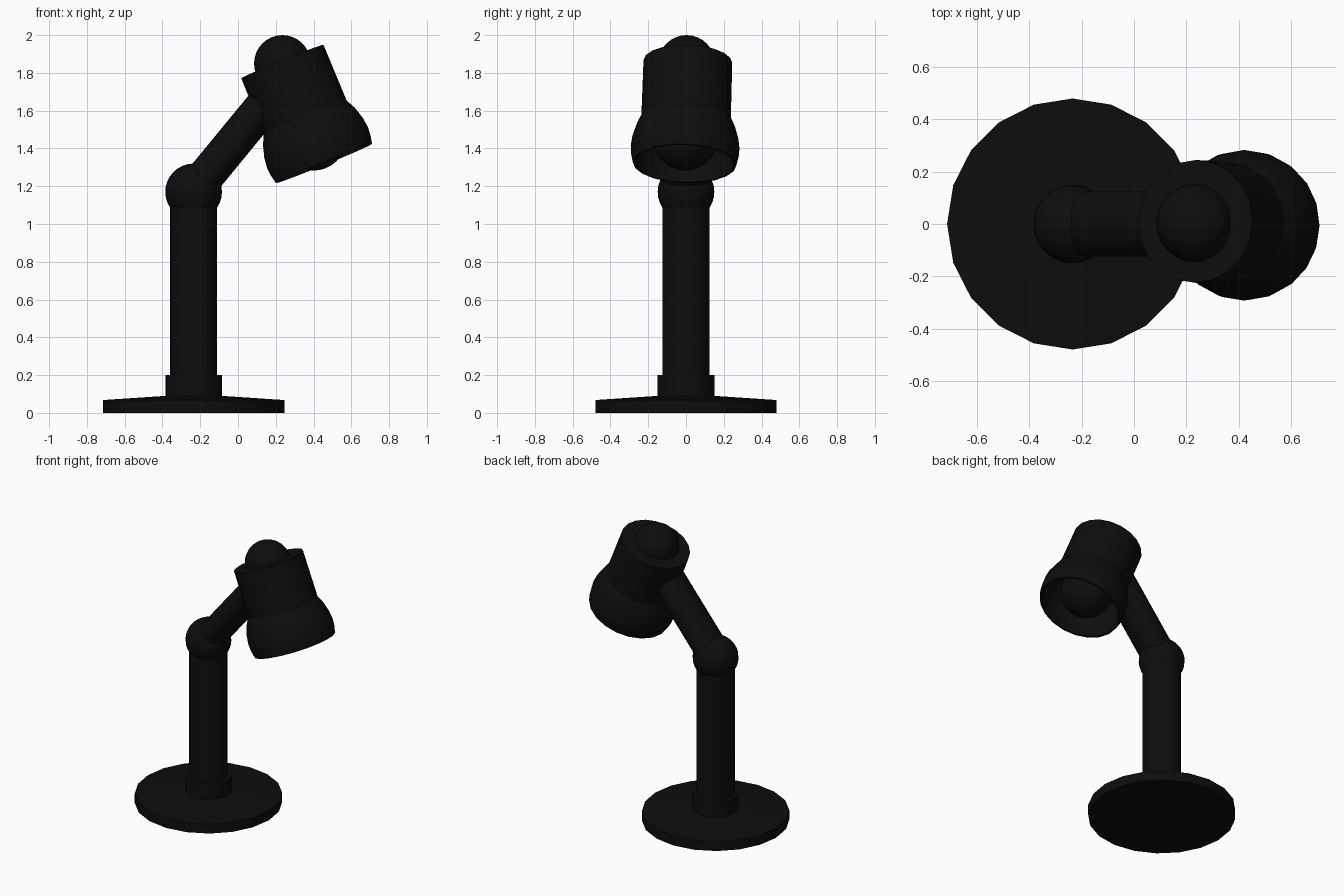
import bpy, bmesh, math
from mathutils import Vector, Matrix

if "Cube" in bpy.data.objects:
    bpy.data.objects.remove(bpy.data.objects["Cube"])

black = bpy.data.materials.new("black")
black.diffuse_color = (0.004, 0.004, 0.004, 1)
black.use_nodes = True
black.node_tree.nodes["Principled BSDF"].inputs["Base Color"].default_value = black.diffuse_color
SIDES = 20
PX = -0.235  # x of the base and column


def finish(name, bm, matrix=Matrix()):
    bmesh.ops.remove_doubles(bm, verts=bm.verts, dist=1e-5)
    bmesh.ops.recalc_face_normals(bm, faces=bm.faces)
    me = bpy.data.meshes.new(name)
    bm.to_mesh(me)
    bm.free()
    ob = bpy.data.objects.new(name, me)
    bpy.context.collection.objects.link(ob)
    ob.matrix_world = matrix
    me.materials.append(black)
    bpy.ops.object.select_all(action='DESELECT')
    ob.select_set(True)
    bpy.context.view_layer.objects.active = ob
    bpy.ops.object.shade_smooth_by_angle(angle=math.radians(35))
    return ob


def rings(name, sections, matrix=Matrix()):
    """Skin stacked horizontal circles given as (radius, z, centre x)."""
    bm = bmesh.new()
    loops = []
    for r, z, cx in sections:
        loops.append([bm.verts.new((cx + r * math.cos(a), r * math.sin(a), z))
                      for a in (2 * math.pi * i / SIDES for i in range(SIDES))])
    for lo, hi in zip(loops, loops[1:]):
        for i in range(SIDES):
            j = (i + 1) % SIDES
            bm.faces.new((lo[i], lo[j], hi[j], hi[i]))
    bm.faces.new(loops[0])
    bm.faces.new(loops[-1])
    return finish(name, bm, matrix)


def ball(name, radius, centre, matrix=Matrix()):
    bm = bmesh.new()
    bmesh.ops.create_uvsphere(bm, u_segments=24, v_segments=16, radius=radius)
    return finish(name, bm, matrix @ Matrix.Translation(centre))


# Weighted foot with a slightly conical top, and its collar
rings("base", [(0.48, 0, PX), (0.48, 0.068, PX), (0.15, 0.09, PX)])
rings("collar", [(0.15, 0.08, PX), (0.15, 0.2, PX)])

# Upright column that leans over into the arm (rings stay level)
rings("column", [(0.125, 0.1, PX), (0.125, 1.175, PX)])
rings("arm", [(0.125, 1.175, PX), (0.125, 1.74, PX + 0.465)])
ball("elbow_joint", 0.15, (PX, 0, 1.17))

# Tilted head: local z runs back along the lamp axis, origin at the top rim
axis = Vector((-0.378, 0.03, 0.926)).normalized()
tilt = Vector((0, 0, 1)).rotation_difference(axis).to_matrix().to_4x4()
head = Matrix.Translation((0.235, 0.01, 1.86)) @ tilt

ball("head_knob", 0.15, (0.235, 0.003, 1.85))
rings("head_housing", [(r, -d, 0) for r, d in ((0.235, 0), (0.237, 0.33))], head)

# Hollow bell shade: outer wall down to the rim, inner wall back up
shade = [(0.22, 0.30), (0.237, 0.32), (0.262, 0.37), (0.281, 0.435),
         (0.288, 0.49), (0.285, 0.535), (0.275, 0.583),
         (0.262, 0.583), (0.272, 0.53), (0.272, 0.48), (0.262, 0.43),
         (0.235, 0.365), (0.21, 0.34)]
rings("shade", [(r, -d, 0) for r, d in shade], head)
ball("bulb", 0.17, (0, 0, -0.44), head)
